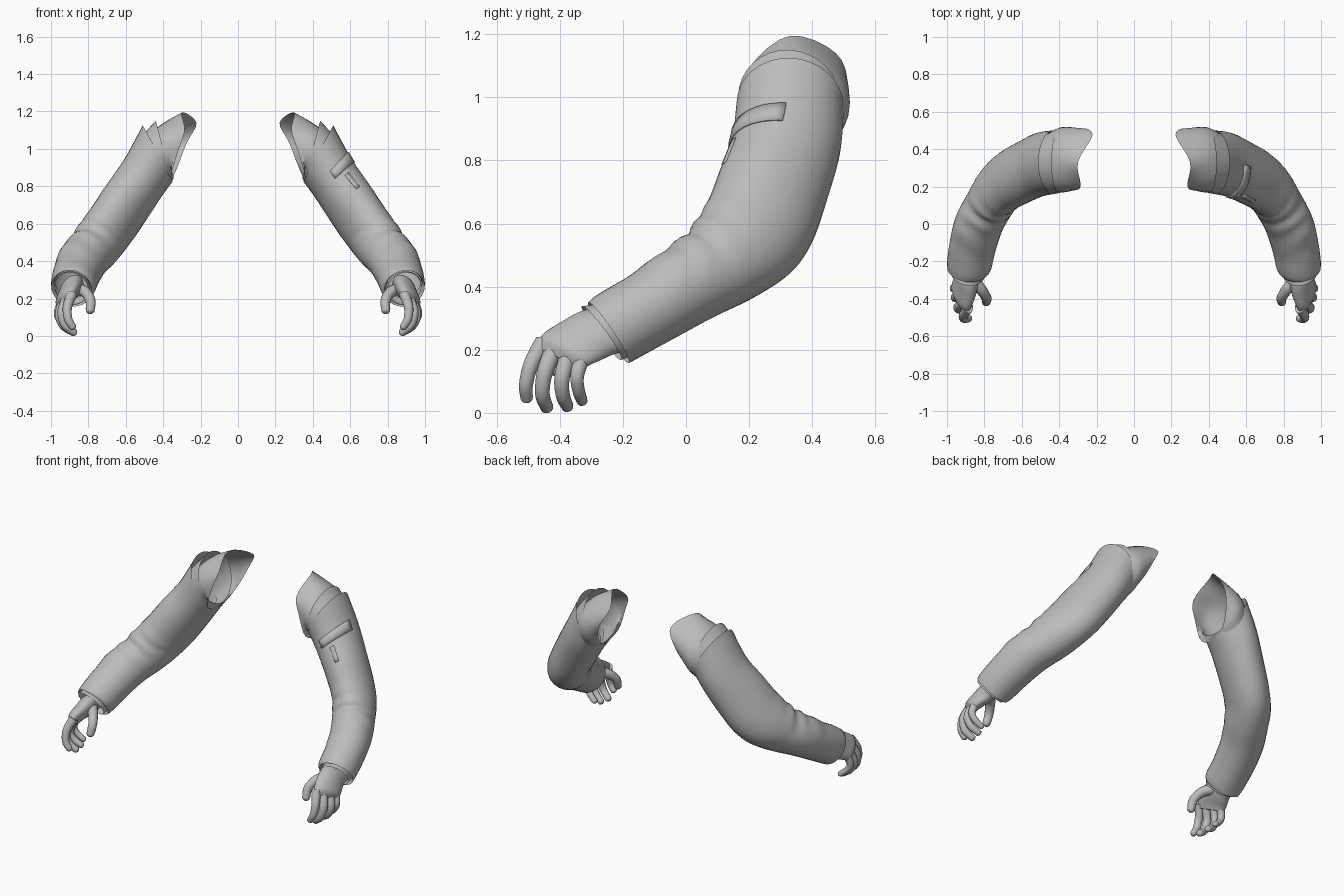
import bpy, bmesh, math
from mathutils import Vector as V

default = bpy.data.objects.get("Cube")
if default:
    bpy.data.objects.remove(default, do_unlink=True)

grey = bpy.data.materials.new("plain grey")
grey.use_nodes = True
grey.diffuse_color = (0.5, 0.5, 0.5, 1)
grey.node_tree.nodes["Principled BSDF"].inputs["Base Color"].default_value = (0.5, 0.5, 0.5, 1)

SIDES = 32    # points around a sleeve: 0 front, 8 outer, 16 back, 24 inner
STEPS = 6     # interpolated rows between two key rings


def spline(a, b, c, d, t):
    """Catmull-Rom point between b and c."""
    return 0.5 * (2 * b + (c - a) * t + (2 * a - 5 * b + 4 * c - d) * t ** 2
                  + (3 * b - a - 3 * c + d) * t ** 3)


def ellipse(centre, p, q, n=SIDES):
    angles = [math.tau * j / n for j in range(n)]
    return [centre + p * math.cos(a) + q * math.sin(a) for a in angles]


def limb_ring(x, front_y, front_z, back_y, back_z, half, tilt_y, tilt_z, lean=0):
    """Ring from its front and back points plus a sideways half axis."""
    front, back = V((x - lean, front_y, front_z)), V((x + lean, back_y, back_z))
    return ellipse((front + back) / 2, (front - back) / 2, V((half, tilt_y, tilt_z)))


def loft(rings, steps=STEPS):
    """Smooth rows of points through the key rings."""
    last, rows = len(rings) - 1, []
    for i in range(last):
        near = [rings[max(i - 1, 0)], rings[i], rings[i + 1], rings[min(i + 2, last)]]
        for k in range(steps):
            rows.append([spline(*pts, k / steps) for pts in zip(*near)])
    rows.append(rings[-1])
    return rows


def build(name, rows, mirrored, closed=True, caps=False, thickness=0):
    """Make a mesh object from rows of points, flipped to -x when mirrored."""
    bm = bmesh.new()
    flip = -1 if mirrored else 1
    grid = [[bm.verts.new((p.x * flip, p.y, p.z)) for p in row] for row in rows]
    n = len(rows[0])
    for a, b in zip(grid, grid[1:]):
        for j in range(n if closed else n - 1):
            k = (j + 1) % n
            bm.faces.new((a[j], a[k], b[k], b[j]))
    if caps:
        bm.faces.new(grid[0])
        bm.faces.new(grid[-1])
    bmesh.ops.recalc_face_normals(bm, faces=bm.faces)
    mesh = bpy.data.meshes.new(name)
    bm.to_mesh(mesh)
    bm.free()
    mesh.materials.append(grey)
    obj = bpy.data.objects.new(name, mesh)
    bpy.context.collection.objects.link(obj)
    if thickness:
        mod = obj.modifiers.new("thickness", 'SOLIDIFY')
        mod.thickness = thickness
        mod.offset = 0
    parts.append(obj)


def finger(points, radius):
    """Tapered tube with a rounded tip."""
    points = [V(p) for p in points]
    end = points[-1] - points[-2]
    end.normalize()
    sizes = [radius * 1.15, radius, radius * 0.9, radius * 0.8]
    for reach, shrink in ((0.5, 0.62), (0.75, 0.2)):
        points.append(points[3] + end * radius * reach)
        sizes.append(radius * shrink)
    rings = []
    for i, p in enumerate(points):
        d = points[min(i + 1, 5)] - points[max(i - 1, 0)]
        u = d.cross(V((0, 1, 0))).normalized()
        w = d.cross(u).normalized()
        rings.append(ellipse(p, u * sizes[i], w * sizes[i], 14))
    return loft(rings, 4)


def center(row):
    return sum(row, V()) / len(row)


def patch(rows, row_range, columns, lift):
    """Piece of a surface raised outward."""
    result = []
    for i in row_range:
        c = center(rows[i])
        result.append([rows[i][j % SIDES] + (rows[i][j % SIDES] - c).normalized() * lift
                       for j in columns])
    return result


# Sleeve: shoulder opening, upper arm, elbow, forearm, cuff
sleeve = loft([limb_ring(*r) for r in (
    (.43, .16, .98, .50, .97, .08, 0, .15),
    (.505, .145, .86, .49, .84, .10, -.005, .10),
    (.588, .108, .755, .45, .70, .112, -.015, .085),
    (.668, .07, .665, .40, .55, .125, -.012, .06),
    (.725, .035, .61, .332, .45, .13, -.005, .045),
    (.77, .0, .565, .22, .37, .13, .01, .03),
    (.825, -.07, .515, .09, .305, .128, .02, .025),
    (.86, -.18, .435, -.03, .24, .123, .02, .02),
    (.88, -.28, .375, -.14, .18, .118, .02, .015),
    (.89, -.31, .35, -.18, .158, .108, .01, .01))])

# Soft cloth folds inside the elbow and along the forearm
for i, row in enumerate(sleeve):
    c, s = center(row), i / STEPS
    window = math.exp(-((s - 5) / 1.5) ** 2)
    for j, p in enumerate(row):
        a = math.tau * j / SIDES
        facing = max(0, math.cos(a - 0.3))
        wave = math.sin(s * 6 + 1.5 * math.sin(a * 2))
        row[j] = p + (p - c).normalized() * 0.006 * window * facing * wave

# Cuff edge turned inward
rim = sleeve[-1]
rim_c = center(rim)
for scale, depth in ((0.9, 0.3), (0.86, 1)):
    inset = V((-.005, .05, .035)) * depth
    sleeve.append([rim_c + (p - rim_c) * scale + inset for p in rim])

cuff = loft([limb_ring(.885, -.27, .345, -.16, .185, .095, .01, .01),
             limb_ring(.89, -.33, .338, -.205, .168, .09, .01, .01)], 3)

# Thin second layer showing above the sleeve opening
collar = loft([limb_ring(.4, .165, 1.0, .495, .98, .04, 0, .16),
               limb_ring(.455, .16, .94, .485, .92, .07, 0, .125),
               limb_ring(.52, .165, .86, .47, .84, .085, 0, .09)], 4)

# Shoulder shell with a swept open rim
corners = [V(p) for p in (
    (.32, .18, .99), (.285, .205, 1.10), (.30, .33, 1.195), (.222, .475, 1.14),
    (.275, .51, 1.03), (.325, .45, .90), (.365, .33, .82), (.36, .195, .855))]
shell_rim = []
for i in range(8):
    around = [corners[(i + k) % 8] for k in (-1, 0, 1, 2)]
    shell_rim += [spline(*around, k / 4) for k in range(4)]
shoulder = loft([shell_rim,
                 limb_ring(.385, .168, .99, .518, .97, .04, 0, .14),
                 limb_ring(.46, .17, .91, .48, .89, .075, 0, .11),
                 limb_ring(.54, .165, .80, .455, .77, .085, 0, .08)])

# Palm, leaning inward on the thumb side
palm = loft([limb_ring(*r) for r in (
    (.888, -.23, .31, -.15, .20, .055, -.02, .015, .03),
    (.89, -.31, .325, -.225, .19, .052, -.022, .018, .036),
    (.905, -.395, .285, -.275, .168, .047, -.02, .016, .042),
    (.92, -.455, .245, -.303, .155, .04, -.016, .012, .038),
    (.923, -.476, .205, -.325, .14, .026, -.01, .006, .032))], 4)

# Fingers and thumb, each from knuckle to tip
digits = {
    "index_finger": (((.888, -.45, .225), (.912, -.49, .155), (.908, -.507, .09), (.885, -.505, .05)), .025),
    "middle_finger": (((.91, -.415, .205), (.94, -.447, .13), (.925, -.455, .06), (.88, -.442, .02)), .026),
    "ring_finger": (((.93, -.37, .19), (.955, -.393, .11), (.933, -.39, .055), (.888, -.377, .023)), .025),
    "little_finger": (((.945, -.33, .175), (.963, -.345, .115), (.94, -.34, .07), (.902, -.33, .04)), .022),
    "thumb": (((.86, -.3, .25), (.817, -.35, .235), (.789, -.395, .19), (.79, -.415, .14)), .03),
}

parts = []
for side, mirrored in (("left", False), ("right", True)):
    build(side + "_sleeve", sleeve, mirrored)
    build(side + "_cuff_lining", cuff, mirrored)
    build(side + "_collar_layer", collar, mirrored)
    build(side + "_shoulder_shell", shoulder, mirrored)
    build(side + "_palm", palm, mirrored, caps=True)
    for name, (points, radius) in digits.items():
        build(side + "_" + name, finger(points, radius), mirrored, caps=True)

# Pocket flap and narrow strap on the left upper arm only
build("pocket_flap", patch(sleeve, range(5, 8), range(0, 9), .003), False, False, thickness=.007)
build("pocket_strap", patch(sleeve, range(8, 13), range(2, 4), .001), False, False, thickness=.005)

bpy.ops.object.select_all(action='DESELECT')
for obj in parts:
    obj.select_set(True)
bpy.context.view_layer.objects.active = parts[0]
bpy.ops.object.shade_smooth_by_angle(angle=math.radians(40))
